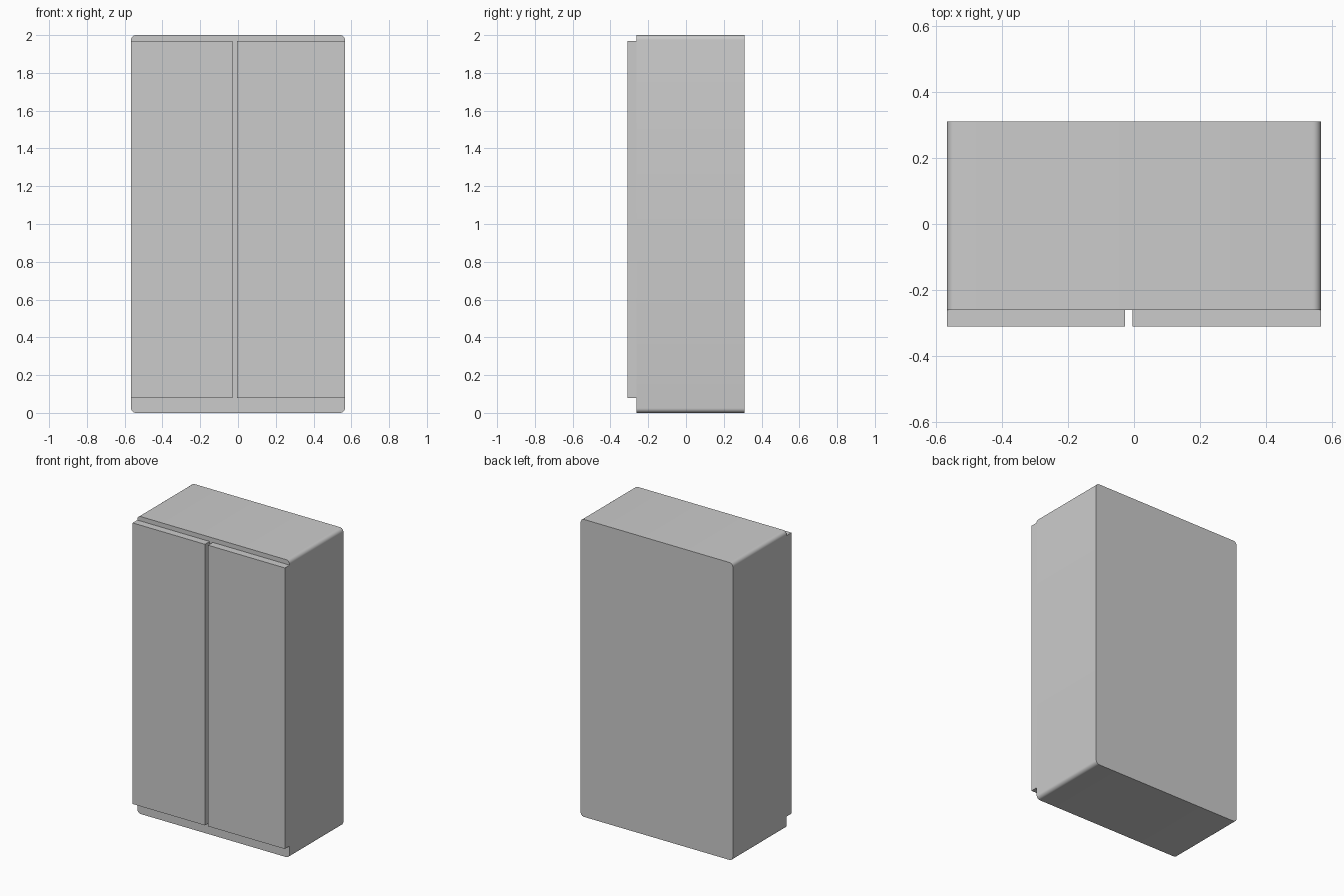
import bpy
import bmesh

if "Cube" in bpy.data.objects:
    bpy.data.objects.remove(bpy.data.objects["Cube"])


def box(name, x0, x1, y0, y1, z0, z1, radius=0.0):
    """Box from its limits; radius rounds the edges that run front to back."""
    bm = bmesh.new()
    bmesh.ops.create_cube(bm, size=1)
    for v in bm.verts:
        v.co.x = x0 if v.co.x < 0 else x1
        v.co.y = y0 if v.co.y < 0 else y1
        v.co.z = z0 if v.co.z < 0 else z1
    if radius:
        depth_edges = [e for e in bm.edges
                       if abs(e.verts[0].co.y - e.verts[1].co.y) > 0.01]
        bmesh.ops.bevel(bm, geom=depth_edges, offset=radius, segments=6,
                        profile=0.5, affect='EDGES')
    mesh = bpy.data.meshes.new(name)
    bm.to_mesh(mesh)
    bm.free()
    obj = bpy.data.objects.new(name, mesh)
    bpy.context.collection.objects.link(obj)
    return obj


HALF_W, HALF_D = 0.566, 0.311
DOOR_BACK = -0.261

# Cabinet body with rounded long corners
body = box("cabinet_body", -HALF_W, HALF_W, DOOR_BACK, HALF_D, 0, 2, 0.025)
bpy.context.view_layer.objects.active = body
body.select_set(True)
bpy.ops.object.shade_smooth_by_angle(angle=0.6)

# Two flat doors with a narrow gap slightly left of centre
for name, x0, x1 in (("left_door", -HALF_W, -0.028),
                     ("right_door", -0.005, HALF_W)):
    box(name, x0, x1, -HALF_D, DOOR_BACK, 0.08, 1.97)
